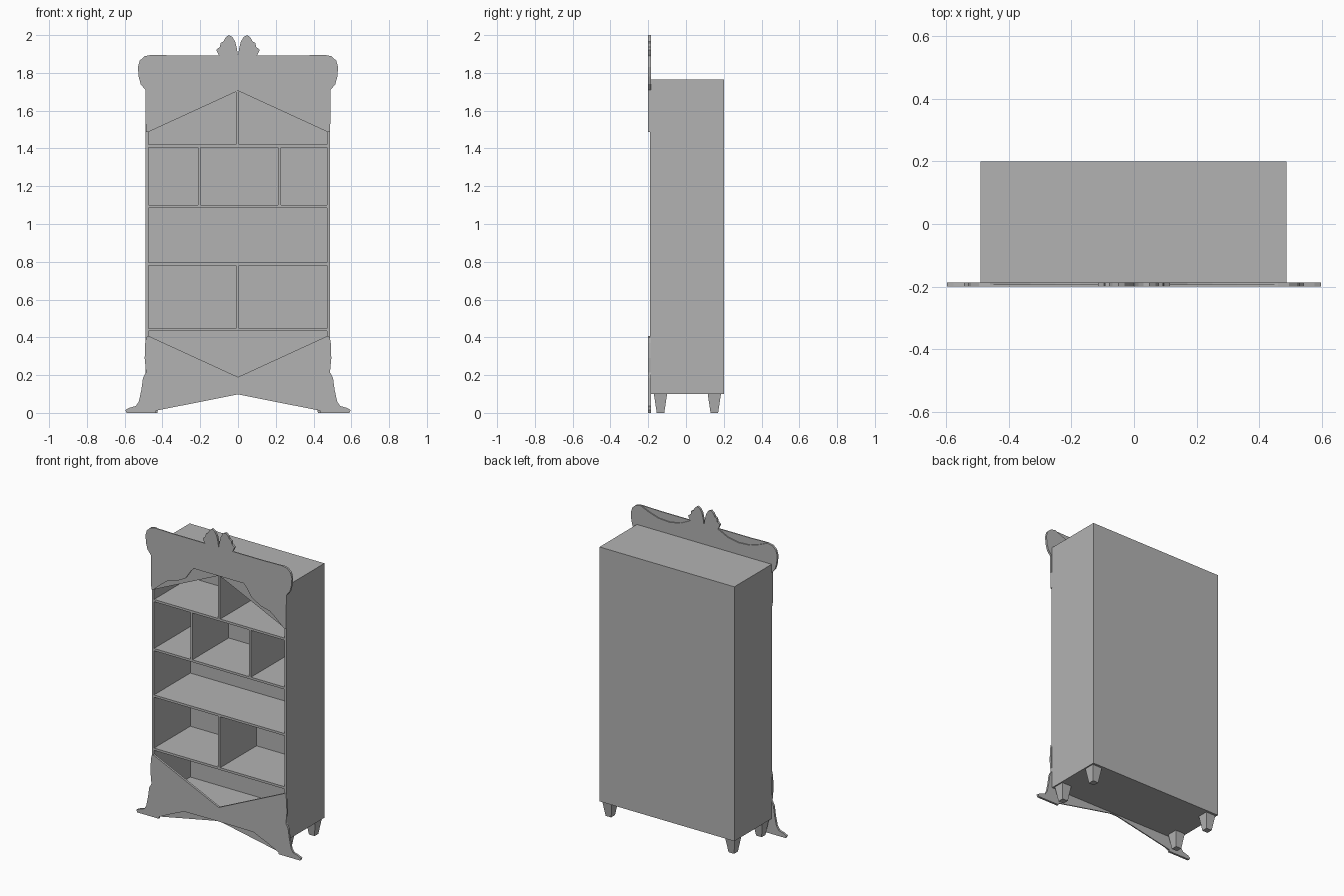
import bpy, bmesh

if "Cube" in bpy.data.objects:
    bpy.data.objects.remove(bpy.data.objects["Cube"])

grey = bpy.data.materials.new("dark_grey")
grey.diffuse_color = (0.45, 0.45, 0.45, 1)
grey.use_nodes = True
grey.node_tree.nodes["Principled BSDF"].inputs["Base Color"].default_value = grey.diffuse_color

def link(name, bm):
    bmesh.ops.recalc_face_normals(bm, faces=bm.faces[:])
    me = bpy.data.meshes.new(name)
    bm.to_mesh(me)
    bm.free()
    me.materials.append(grey)
    ob = bpy.data.objects.new(name, me)
    bpy.context.scene.collection.objects.link(ob)
    return ob

def box(name, x0, x1, y0, y1, z0, z1, taper=1.0):
    """Box between limits; taper scales the lower end."""
    bm = bmesh.new()
    bmesh.ops.create_cube(bm, size=1)
    for v in bm.verts:
        t = taper if v.co.z < 0 else 1.0
        v.co.x = (x0 + x1) / 2 + v.co.x * (x1 - x0) * t
        v.co.y = (y0 + y1) / 2 + v.co.y * (y1 - y0) * t
        v.co.z = (z0 + z1) / 2 + v.co.z * (z1 - z0)
    return link(name, bm)

def layer(name, half, y0, y1):
    """Mirrored flat board; half runs from top centre to bottom centre."""
    pts = half + [(-x, z) for x, z in reversed(half) if x > 1e-6]
    bm = bmesh.new()
    f = [bm.verts.new((x, y0, z)) for x, z in pts]
    b = [bm.verts.new((x, y1, z)) for x, z in pts]
    caps = [bm.faces.new(f), bm.faces.new(b[::-1])]
    n = len(pts)
    for i in range(n):
        j = (i + 1) % n
        bm.faces.new((f[i], b[i], b[j], f[j]))
    bm.normal_update()
    bmesh.ops.triangulate(bm, faces=caps)
    return link(name, bm)

def panel(name, half, back_z):
    """Front layer with the full outline, rear layer with heights from back_z."""
    layer(name + "_front", half, -0.2, -0.193)
    layer(name + "_rear", [(x, back_z(x, z)) for x, z in half], -0.193, -0.186)

# carcass
L, R, F, B, Z0, Z1, T = -0.49, 0.486, -0.19, 0.2, 0.1, 1.765, 0.015
box("left_side", L, L + T, F, B, Z0, Z1)
box("right_side", R - T, R, F, B, Z0, Z1)
box("back_board", L + T, R - T, B - T, B, Z0, Z1)
box("top_board", L + T, R - T, F, B - T, Z1 - T, Z1)
box("bottom_board", L + T, R - T, F, B - T, Z0, Z0 + T)

# shelves and dividers
for z in (0.44, 0.788, 1.092, 1.413):
    box("shelf", L + T, R - T, F, B - T, z - T / 2, z + T / 2)
for x, z0, z1 in ((-0.003, 0.4475, 0.7805), (-0.205, 1.0995, 1.4055),
                  (0.22, 1.0995, 1.4055), (-0.003, 1.4205, 1.75)):
    box("divider", x - T / 2, x + T / 2, F, B - T, z0, z1)

# tapered feet
for x in (-0.447, 0.443):
    for y in (-0.135, 0.15):
        box("foot", x - 0.035, x + 0.035, y - 0.035, y + 0.035, 0, Z0, 0.57)

# crest board with leaf ornament above and arch below
crest = [(0, 1.89), (0.006, 1.93), (0.015, 1.965), (0.03, 1.99), (0.05, 2.0),
         (0.068, 1.985), (0.078, 1.965), (0.092, 1.958), (0.096, 1.938),
         (0.115, 1.922), (0.105, 1.9), (0.1, 1.892), (0.17, 1.892), (0.25, 1.892),
         (0.33, 1.892), (0.4, 1.894), (0.46, 1.895), (0.495, 1.888), (0.52, 1.865),
         (0.53, 1.83), (0.526, 1.78), (0.515, 1.74), (0.49, 1.71),
         (0.488, 1.487), (0.475, 1.487), (0.41, 1.543), (0.37, 1.573), (0.305, 1.59),
         (0.24, 1.626), (0.2, 1.685), (0.18, 1.705), (0, 1.705)]

def crest_back(x, z):
    if z < 1.706 and x <= 0.475:
        return 1.705 - x / 0.475 * (1.705 - 1.487)
    dip = {0.17: 0.035, 0.25: 0.05, 0.33: 0.045, 0.4: 0.025}
    return z - dip.get(x, 0)

panel("crest_board", crest, crest_back)

# base board with flared toes
base = [(0, 0.19), (0.475, 0.408), (0.486, 0.4), (0.491, 0.37), (0.494, 0.29),
        (0.487, 0.215), (0.503, 0.185), (0.512, 0.12), (0.525, 0.06), (0.54, 0.037),
        (0.575, 0.027), (0.597, 0.015), (0.59, 0), (0.435, 0), (0.433, 0.012),
        (0.36, 0.048), (0.25, 0.096), (0, 0.098)]

def base_back(x, z):
    if 0.012 <= z < 0.099 and x <= 0.433:
        return 0.098 - x / 0.433 * 0.086
    return z

panel("base_board", base, base_back)
